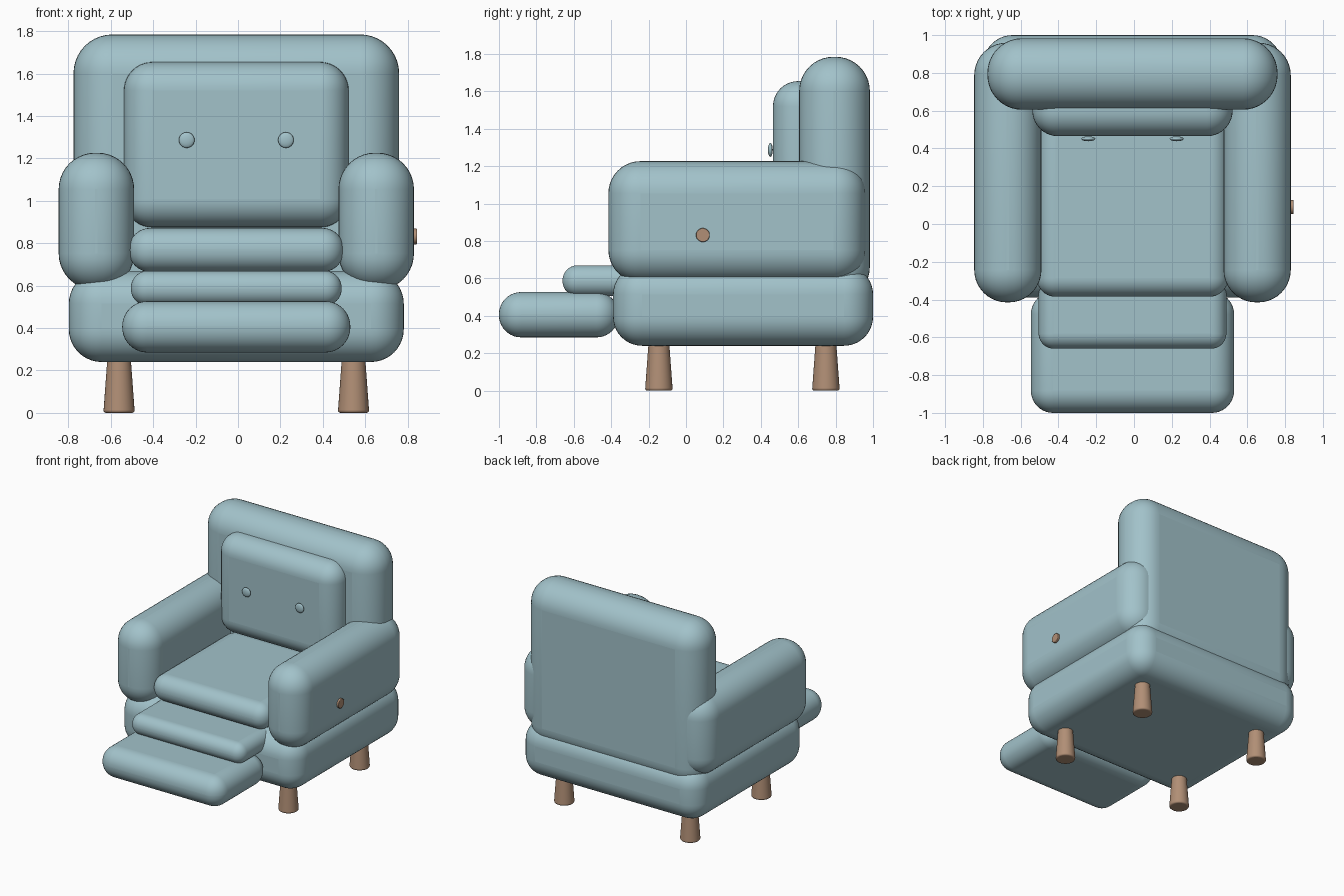
import bpy, math

if "Cube" in bpy.data.objects:
    bpy.data.objects.remove(bpy.data.objects["Cube"])


def material(name, rgb):
    m = bpy.data.materials.new(name)
    m.diffuse_color = (*rgb, 1)
    m.use_nodes = True
    m.node_tree.nodes["Principled BSDF"].inputs["Base Color"].default_value = m.diffuse_color
    return m


FABRIC = material("soft_teal_fabric", (0.36, 0.54, 0.59))
WOOD = material("warm_wood", (0.44, 0.275, 0.18))
CX = -0.008  # centre line of the chair


def finish(name, mat, radius, segments, angle=40):
    ob = bpy.context.object
    ob.name = name
    ob.data.materials.append(mat)
    if radius:
        bev = ob.modifiers.new("round", 'BEVEL')
        bev.width = radius
        bev.segments = segments
        bev.limit_method = 'ANGLE'
        bev.angle_limit = math.radians(50)
    bpy.ops.object.shade_smooth_by_angle(angle=math.radians(angle))
    return ob


def pad(name, x, y, z, radius):
    """Rounded upholstery block from (min, max) ranges."""
    ranges = (x, y, z)
    bpy.ops.mesh.primitive_cube_add(size=1, location=[(a + b) / 2 for a, b in ranges])
    bpy.context.object.scale = [b - a for a, b in ranges]
    bpy.ops.object.transform_apply(location=False, rotation=False, scale=True)
    return finish(name, FABRIC, radius, 10)


def wide(half):
    return (CX - half, CX + half)


# Body
pad("base", wide(0.79), (-0.39, 1.0), (0.24, 0.67), 0.155)
pad("backrest", wide(0.768), (0.605, 0.983), (0.48, 1.785), 0.183)
pad("seat_cushion", wide(0.507), (-0.385, 0.65), (0.665, 0.872), 0.1)
pad("back_cushion", wide(0.53), (0.465, 0.76), (0.875, 1.655), 0.135)

# Extended footrest
pad("upper_footrest", wide(0.497), (-0.66, 0.0), (0.505, 0.67), 0.08)
pad("lower_footrest", wide(0.538), (-1.0, -0.36), (0.285, 0.527), 0.118)

for side, s in (("left", -1), ("right", 1)):
    # Arms
    inner, outer = sorted((CX + s * 0.482, CX + s * 0.838))
    pad(side + "_arm", (inner, outer), (-0.415, 0.96), (0.58, 1.227), 0.172)

    # Tufting buttons
    bpy.ops.mesh.primitive_uv_sphere_add(segments=24, ring_count=12, radius=1,
                                         location=(CX + s * 0.234, 0.451, 1.287))
    bpy.context.object.scale = (0.037, 0.013, 0.037)
    bpy.ops.object.transform_apply(location=False, rotation=False, scale=True)
    finish(side + "_button", FABRIC, 0, 0, 80)

    # Tapered legs
    for end, y in (("front", -0.145), ("back", 0.748)):
        bpy.ops.mesh.primitive_cone_add(vertices=32, radius1=0.074, radius2=0.052,
                                        depth=0.3, location=(CX + s * 0.553, y, 0.15))
        finish(f"{end}_{side}_leg", WOOD, 0.012, 3)

# Recliner knob on the right arm
bpy.ops.mesh.primitive_cylinder_add(vertices=32, radius=0.037, depth=0.045,
                                    location=(0.8225, 0.09, 0.832),
                                    rotation=(0, math.pi / 2, 0))
finish("recliner_knob", WOOD, 0.003, 2)
